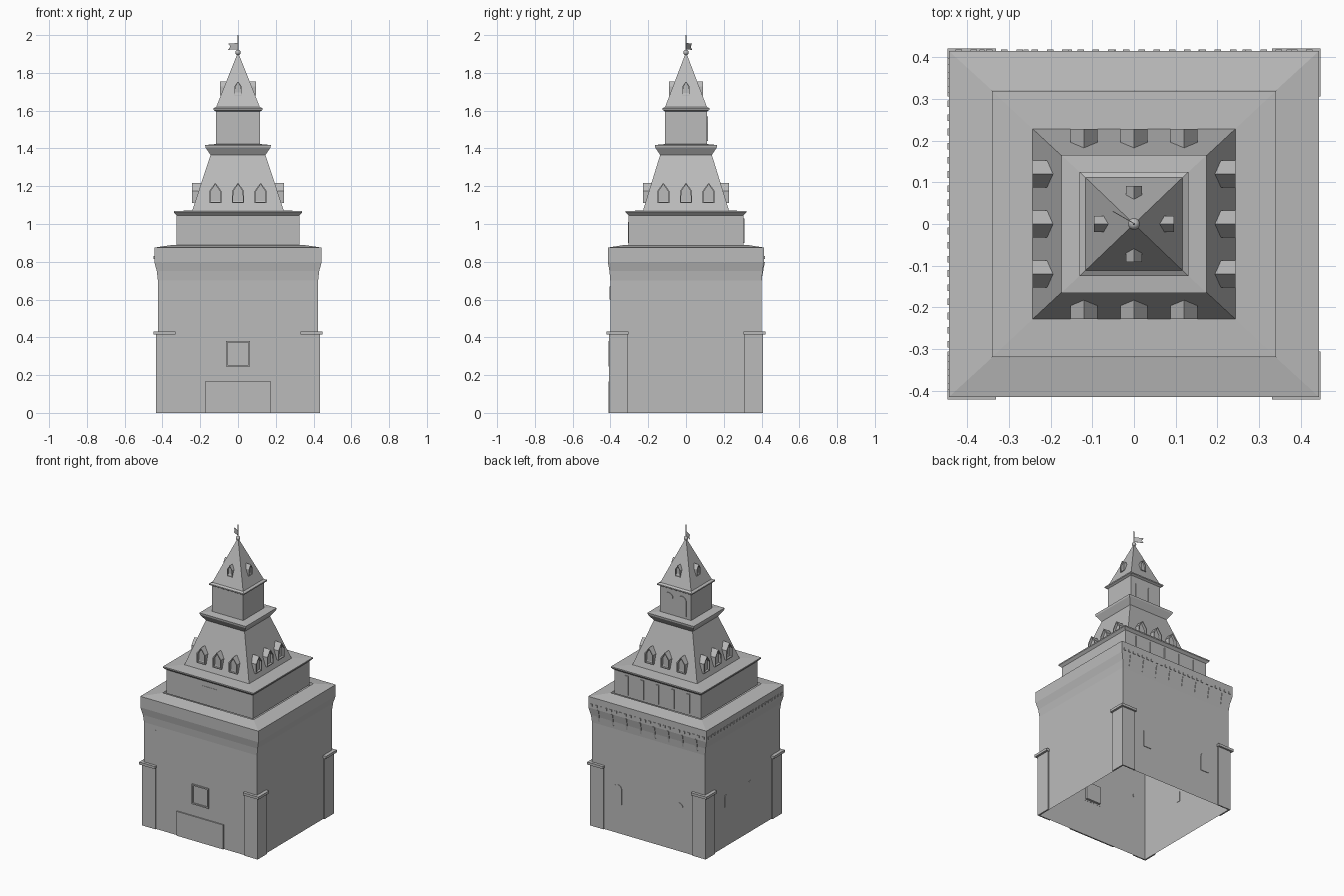
import bpy, bmesh, math
from mathutils import Matrix, Vector

cube = bpy.data.objects.get("Cube")
if cube:
    bpy.data.objects.remove(cube, do_unlink=True)

stone = bpy.data.materials.new("grey_stone")
stone.use_nodes = True
stone.diffuse_color = (0.5, 0.5, 0.5, 1)
stone.node_tree.nodes["Principled BSDF"].inputs["Base Color"].default_value = (0.5, 0.5, 0.5, 1)


def finish(name, bm):
    bmesh.ops.recalc_face_normals(bm, faces=bm.faces)
    mesh = bpy.data.meshes.new(name)
    bm.to_mesh(mesh)
    bm.free()
    mesh.materials.append(stone)
    obj = bpy.data.objects.new(name, mesh)
    bpy.context.collection.objects.link(obj)
    return obj


def loft(name, rings, cap=True):
    """Stack of rectangles (half x, half y, z), open underneath."""
    bm = bmesh.new()
    loops = [[bm.verts.new((sx * hx, sy * hy, z)) for sx, sy in ((-1, -1), (1, -1), (1, 1), (-1, 1))]
             for hx, hy, z in rings]
    for low, high in zip(loops, loops[1:]):
        for i in range(4):
            j = (i + 1) % 4
            bm.faces.new((low[i], low[j], high[j], high[i]))
    if cap:
        bm.faces.new(loops[-1])
    return finish(name, bm)


def prism(name, points, depth, frame, recess=None):
    """Outline extruded along the local z of frame; optional recessed front."""
    bm = bmesh.new()
    back = bm.faces.new([bm.verts.new((x, y, 0)) for x, y in points])
    if back.normal.z == 0:
        back.normal_update()
    new = bmesh.ops.extrude_face_region(bm, geom=[back], use_keep_orig=True)["geom"]
    front = next(g for g in new if isinstance(g, bmesh.types.BMFace))
    bmesh.ops.translate(bm, vec=(0, 0, depth), verts=front.verts)
    bmesh.ops.recalc_face_normals(bm, faces=bm.faces)
    if recess:
        bmesh.ops.inset_region(bm, faces=[front], thickness=recess, depth=0)
        inner = bmesh.ops.extrude_discrete_faces(bm, faces=[front])["faces"][0]
        bmesh.ops.translate(bm, vec=(0, 0, -2 * recess), verts=inner.verts)
    bmesh.ops.transform(bm, matrix=frame, verts=bm.verts)
    return finish(name, bm)


def wall(side, dist, along=0, up=0):
    """Frame on a wall: x along it, y up, z outward."""
    turn = {"front": 0, "right": 90, "back": 180, "left": 270}[side]
    return (Matrix.Rotation(math.radians(turn), 4, "Z") @ Matrix.Translation((along, -dist, up))
            @ Matrix.Rotation(math.pi / 2, 4, "X"))


def rect(w, h):
    return [(-w, 0), (w, 0), (w, h), (-w, h)]


def arch(w, h):
    return [(-w, 0), (w, 0)] + [(w * math.cos(a), h - w + w * math.sin(a))
                                for a in (math.pi * i / 8 for i in range(9))]


def gable(w, eave, top):
    return [(-w, 0), (w, 0), (w, eave), (0, top), (-w, eave)]


# Stacked tiers
loft("main_body", [(.424, .401, 0), (.424, .401, .70), (.430, .405, .75), (.443, .414, .80),
                   (.443, .414, .875), (.34, .32, .89)], cap=False)
loft("second_tier", [(.325, .304, .885), (.325, .304, 1.045), (.34, .319, 1.06),
                     (.34, .319, 1.068), (.243, .228, 1.072)], cap=False)
loft("lower_tent_roof", [(.243, .228, 1.07), (.145, .137, 1.365)], cap=False)
loft("tent_cornice", [(.145, .137, 1.365), (.172, .163, 1.405), (.174, .165, 1.418), (.117, .112, 1.423)], cap=False)
loft("upper_tier", [(.117, .112, 1.42), (.117, .112, 1.60)], cap=False)
loft("spire_cornice", [(.117, .112, 1.596), (.131, .125, 1.604), (.131, .125, 1.612), (.116, .111, 1.62)], cap=False)
loft("spire_roof", [(.116, .111, 1.618), (.002, .002, 1.905)])

# Corner pilasters with caps, as thin L shapes
for sx in (-1, 1):
    for sy in (-1, 1):
        for part, xo, yo, xi, yi, low, high in (("pilaster", .433, .408, .335, .31, 0, .42),
                                                ("pilaster_cap", .447, .42, .33, .305, .414, .431)):
            ell = [(xi, yo), (xo, yo), (xo, yi), (.423, yi), (.423, .40), (xi, .40)]
            prism(f"{'left' if sx > 0 else 'right'}_{'back' if sy > 0 else 'front'}_{part}",
                  [(sx * x, sy * y) for x, y in ell], high - low, Matrix.Translation((0, 0, low)))

# Gate and framed window
prism("gate_slab", rect(.175, .165), .009, wall("front", .40))
prism("front_window", rect(.063, .135), .009, wall("front", .40, 0, .245), recess=.012)
prism("front_slit", rect(.004, .07), .004, wall("front", .40, -.338, .60))
prism("second_tier_front_panel", rect(.055, .11), .004, wall("front", .302, 0, .90))

# Back and side windows
for x in (-.23, .23):
    prism("back_arched_window", arch(.03, .13), .006, wall("back", .399, x, .20))
for y in (-.18, .08):
    prism("side_slit_window", arch(.013, .08), .005, wall("left", .422, y, .27))
for x in (-.05, .05):
    prism("upper_tier_window", arch(.032, .13), .006, wall("back", .11, x, 1.44))
for i in range(5):
    prism("second_tier_rib", rect(.012, .13), .008, wall("back", .302, -.23 + i * .115, .90))

# Corbels and dentils under the parapet
for side, dist, span in (("back", .414, .42), ("left", .443, .39)):
    for i in range(24):
        prism("dentil", rect(.008, .016), .007, wall(side, dist - .003, span * (i / 11.5 - 1), .815))
for i in range(8):
    prism("corbel", [(-.401, .71), (-.418, .80), (-.40, .80)], .012,
          Matrix.Translation((-.37 + i * .105, 0, 0)) @ Matrix(((0, 0, 1, 0), (-1, 0, 0, 0), (0, 1, 0, 0), (0, 0, 0, 1))))

# Dormers on both roofs
for side in ("front", "right", "back", "left"):
    across = side in ("right", "left")
    for x in (-.12, 0, .12):
        prism("tent_dormer", gable(.032, .065, .108), .055,
              wall(side, (.243 if across else .228) - .055, x, 1.11), recess=.008)
    prism("spire_dormer", gable(.019, .047, .075), .04,
          wall(side, (.096 if across else .091) - .04, 0, 1.68), recess=.005)

# Finial ball, pole and flag
bm = bmesh.new()
bmesh.ops.create_uvsphere(bm, u_segments=16, v_segments=10, radius=.014,
                          matrix=Matrix.Translation((0, 0, 1.908)))
for f in bm.faces:
    f.smooth = True
finish("finial_ball", bm)
bm = bmesh.new()
bmesh.ops.create_cone(bm, cap_ends=True, segments=8, radius1=.003, radius2=.002, depth=.095,
                      matrix=Matrix.Translation((0, 0, 1.9525)))
finish("finial_pole", bm)
flag_frame = Matrix.Translation((0, 0, 1.922)) @ Matrix.Rotation(math.radians(150), 4, "Z") @ Matrix.Rotation(math.pi / 2, 4, "X")
prism("flag", [(0, .003), (.06, 0), (.047, .018), (.06, .033), (0, .036)], .002, flag_frame)
